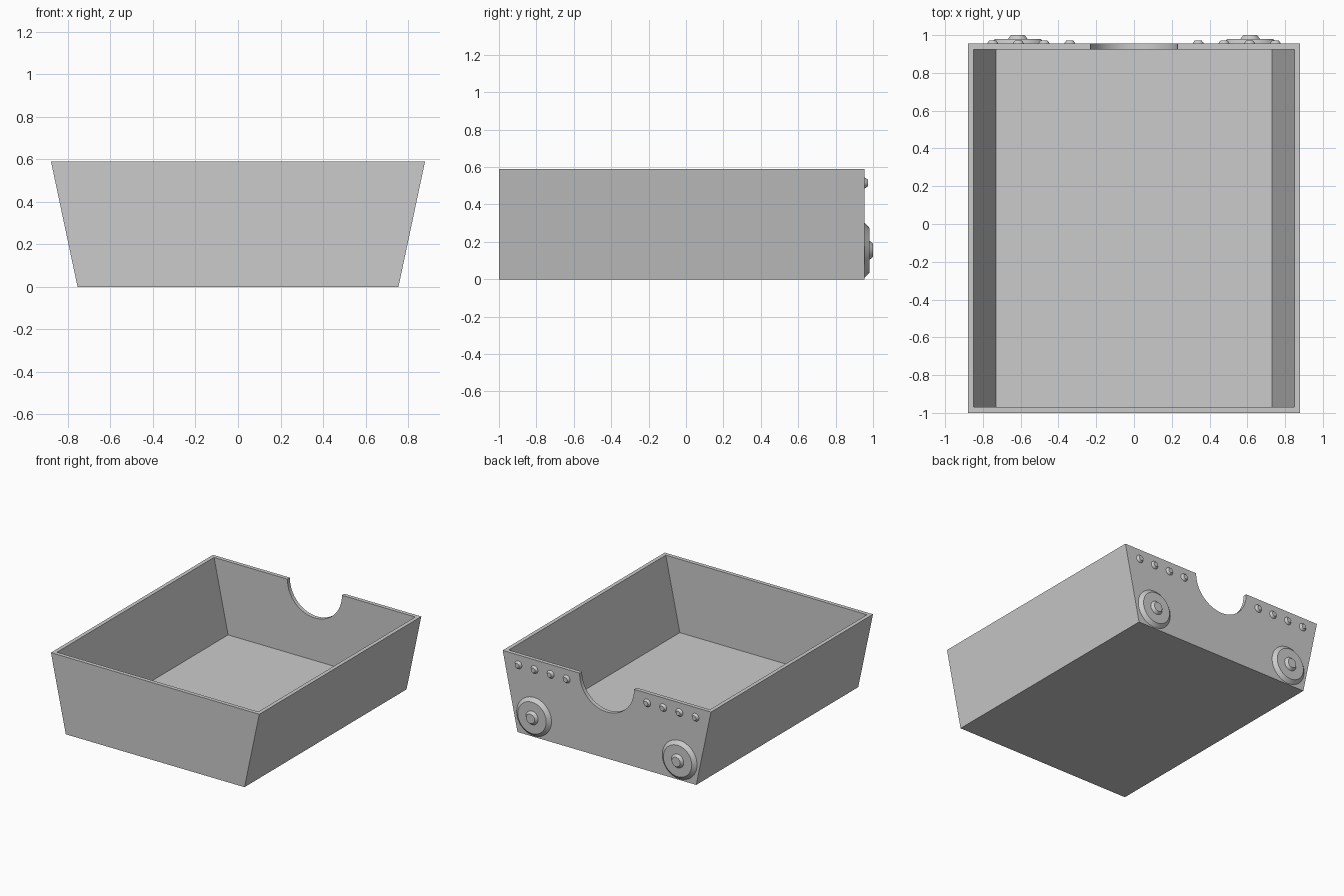
import bpy
import bmesh
import math
from mathutils import Matrix

default = bpy.data.objects.get("Cube")
if default:
    bpy.data.objects.remove(default, do_unlink=True)

# Single plain grey
grey = bpy.data.materials.new("plain grey")
grey.use_nodes = True
colour = (0.6, 0.6, 0.6, 1)
grey.diffuse_color = colour
grey.node_tree.nodes["Principled BSDF"].inputs["Base Color"].default_value = colour

FRONT, BACK, HEIGHT, WALL = -1.0, 0.955, 0.59, 0.03
HALF_BOTTOM, HALF_TOP = 0.755, 0.88


def finish(name, bm):
    bmesh.ops.recalc_face_normals(bm, faces=bm.faces[:])
    mesh = bpy.data.meshes.new(name)
    bm.to_mesh(mesh)
    bm.free()
    mesh.materials.append(grey)
    obj = bpy.data.objects.new(name, mesh)
    bpy.context.collection.objects.link(obj)
    return obj


def select_only(obj):
    bpy.ops.object.select_all(action='DESELECT')
    obj.select_set(True)
    bpy.context.view_layer.objects.active = obj


def round_part(name, x, y, z, r_base, r_end, depth, sides=48):
    """Tapered disc standing out from the back wall along +y."""
    bm = bmesh.new()
    place = (Matrix.Translation((x, y + depth / 2, z))
             @ Matrix.Rotation(-math.pi / 2, 4, 'X'))
    bmesh.ops.create_cone(bm, cap_ends=True, segments=sides, radius1=r_base,
                          radius2=r_end, depth=depth, matrix=place)
    obj = finish(name, bm)
    select_only(obj)
    bpy.ops.object.shade_smooth_by_angle(angle=math.radians(30))
    return obj


# Open tub: flared sides, upright ends, even wall and floor
def ring(bm, half, y0, y1, z):
    return [bm.verts.new(p) for p in
            ((-half, y0, z), (half, y0, z), (half, y1, z), (-half, y1, z))]


bm = bmesh.new()
flare = (HALF_TOP - HALF_BOTTOM) / HEIGHT
y0, y1 = FRONT + WALL, BACK - WALL
rings = [ring(bm, HALF_BOTTOM, FRONT, BACK, 0),
         ring(bm, HALF_TOP, FRONT, BACK, HEIGHT),
         ring(bm, HALF_TOP - WALL, y0, y1, HEIGHT),
         ring(bm, HALF_BOTTOM + flare * WALL - WALL, y0, y1, WALL)]
for low, high in zip(rings, rings[1:]):
    for i in range(4):
        j = (i + 1) % 4
        bm.faces.new((low[i], low[j], high[j], high[i]))
bm.faces.new(rings[0])
bm.faces.new(rings[-1])
tub = finish("tub", bm)

# Half-round notch in the back wall
cutter = round_part("notch_cutter", 0, BACK - 0.1, HEIGHT - 0.005, 0.23, 0.23, 0.2, 64)
cutter.hide_render = True
cut = tub.modifiers.new("notch", 'BOOLEAN')
cut.operation = 'DIFFERENCE'
cut.solver = 'EXACT'
cut.object = cutter
select_only(tub)
bpy.ops.object.modifier_apply(modifier=cut.name)
bpy.data.objects.remove(cutter, do_unlink=True)
select_only(tub)
bpy.ops.object.shade_smooth_by_angle(angle=math.radians(30))

# Discs with hubs and a row of studs, on both sides of the back wall
for side, s in (("left", 1), ("right", -1)):
    round_part(f"{side}_disc", s * 0.615, BACK, 0.155, 0.147, 0.12, 0.025)
    round_part(f"{side}_hub", s * 0.615, BACK + 0.025, 0.155, 0.052, 0.036, 0.02)
    for i in range(4):
        round_part(f"{side}_stud_{i + 1}", s * (0.34 + 0.136 * i), BACK, 0.515,
                   0.03, 0.018, 0.017, 32)
